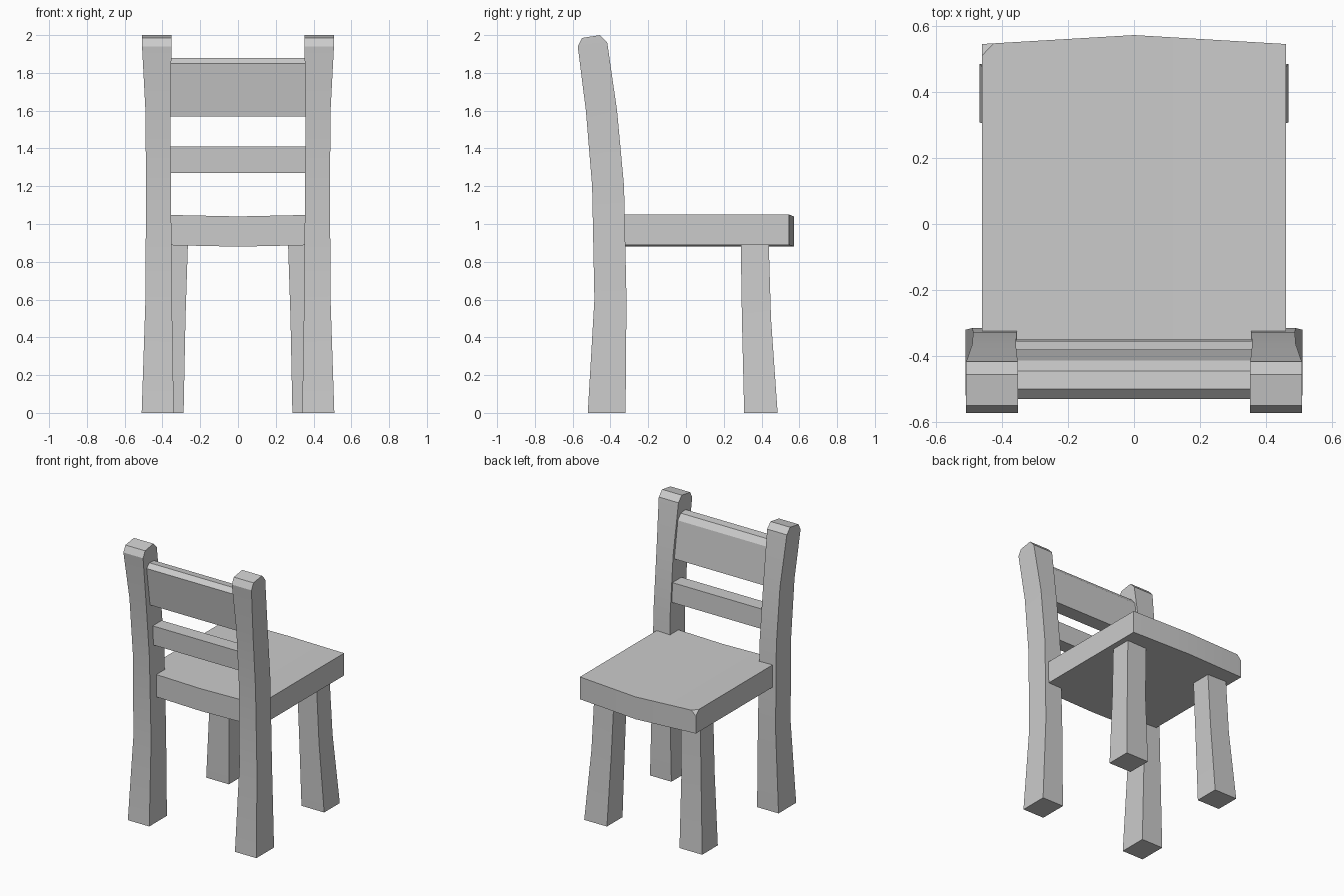
import bpy
import bmesh
from math import radians

cube = bpy.data.objects.get("Cube")
if cube:
    bpy.data.objects.remove(cube, do_unlink=True)

grey = bpy.data.materials.new("plain grey")
grey.use_nodes = True
GREY = (0.6, 0.6, 0.6, 1)
grey.diffuse_color = GREY
grey.node_tree.nodes["Principled BSDF"].inputs["Base Color"].default_value = GREY


def loft(name, rings):
    """Skin a closed solid through rings that share a point count."""
    bm = bmesh.new()
    loops = [[bm.verts.new(p) for p in ring] for ring in rings]
    n = len(loops[0])
    for a, b in zip(loops, loops[1:]):
        for i in range(n):
            j = (i + 1) % n
            bm.faces.new((a[i], a[j], b[j], b[i]))
    bm.faces.new(loops[0])
    bm.faces.new(loops[-1])
    bmesh.ops.recalc_face_normals(bm, faces=bm.faces[:])
    mesh = bpy.data.meshes.new(name)
    bm.to_mesh(mesh)
    bm.free()
    obj = bpy.data.objects.new(name, mesh)
    bpy.context.collection.objects.link(obj)
    mesh.materials.append(grey)
    bpy.ops.object.select_all(action="DESELECT")
    obj.select_set(True)
    bpy.context.view_layer.objects.active = obj
    bpy.ops.object.shade_smooth_by_angle(angle=radians(30))
    return obj


def leg(name, side, sections):
    """Each section: inner x, outer x, back y, back z, front y, front z."""
    loft(name, [[(side * xi, yb, zb), (side * xo, yb, zb),
                 (side * xo, yf, zf), (side * xi, yf, zf)]
                for xi, xo, yb, zb, yf, zf in sections])


def rail(name, half, profile):
    """Bar across the chair with a side profile of (y, z)."""
    return loft(name, [[(x, y, z) for y, z in profile] for x in (-half, half)])


# Legs: tall rear posts that bow backwards, short splayed front legs
POST = [
    (0.34, 0.51, -0.52, 0, -0.32, 0),
    (0.35, 0.49, -0.485, 0.6, -0.315, 0.6),
    (0.355, 0.487, -0.497, 1.2, -0.328, 1.2),
    (0.358, 0.49, -0.53, 1.6, -0.365, 1.6),
    (0.352, 0.508, -0.573, 1.94, -0.417, 1.96),
    (0.352, 0.508, -0.55, 1.985, -0.455, 2.0),
]
FRONT = [
    (0.288, 0.468, 0.308, 0, 0.485, 0),
    (0.278, 0.435, 0.296, 0.5, 0.45, 0.5),
    (0.265, 0.42, 0.29, 0.9, 0.438, 0.9),
]
for word, side in (("left", 1), ("right", -1)):
    leg(word + "_rear_post", side, POST)
    leg(word + "_front_leg", side, FRONT)

# Seat: slightly bowed front edge and a shallow dip along the middle
seat = loft("seat", [
    [(x, -0.42, 0.89 - d), (x, yf, 0.89 - d), (x, yf, 1.05 - d), (x, -0.42, 1.05 - d)]
    for x, yf, d in ((-0.46, 0.545, 0), (0, 0.572, 0.01), (0.46, 0.545, 0))])

# Knocked-off top corner at the right of the seat's free edge
bm = bmesh.new()
bm.from_mesh(seat.data)
corner = [v for v in bm.verts if v.co.x < -0.4 and v.co.y > 0.5 and v.co.z > 1]
bmesh.ops.bevel(bm, geom=corner, offset=0.035, affect="VERTICES", segments=1)
bm.to_mesh(seat.data)
bm.free()

# Back rails
rail("lower_back_rail", 0.37,
     [(-0.45, 1.27), (-0.35, 1.27), (-0.355, 1.41), (-0.457, 1.41)])
rail("upper_back_rail", 0.37,
     [(-0.485, 1.57), (-0.38, 1.57), (-0.413, 1.835),
      (-0.445, 1.875), (-0.5, 1.88), (-0.53, 1.85)])
